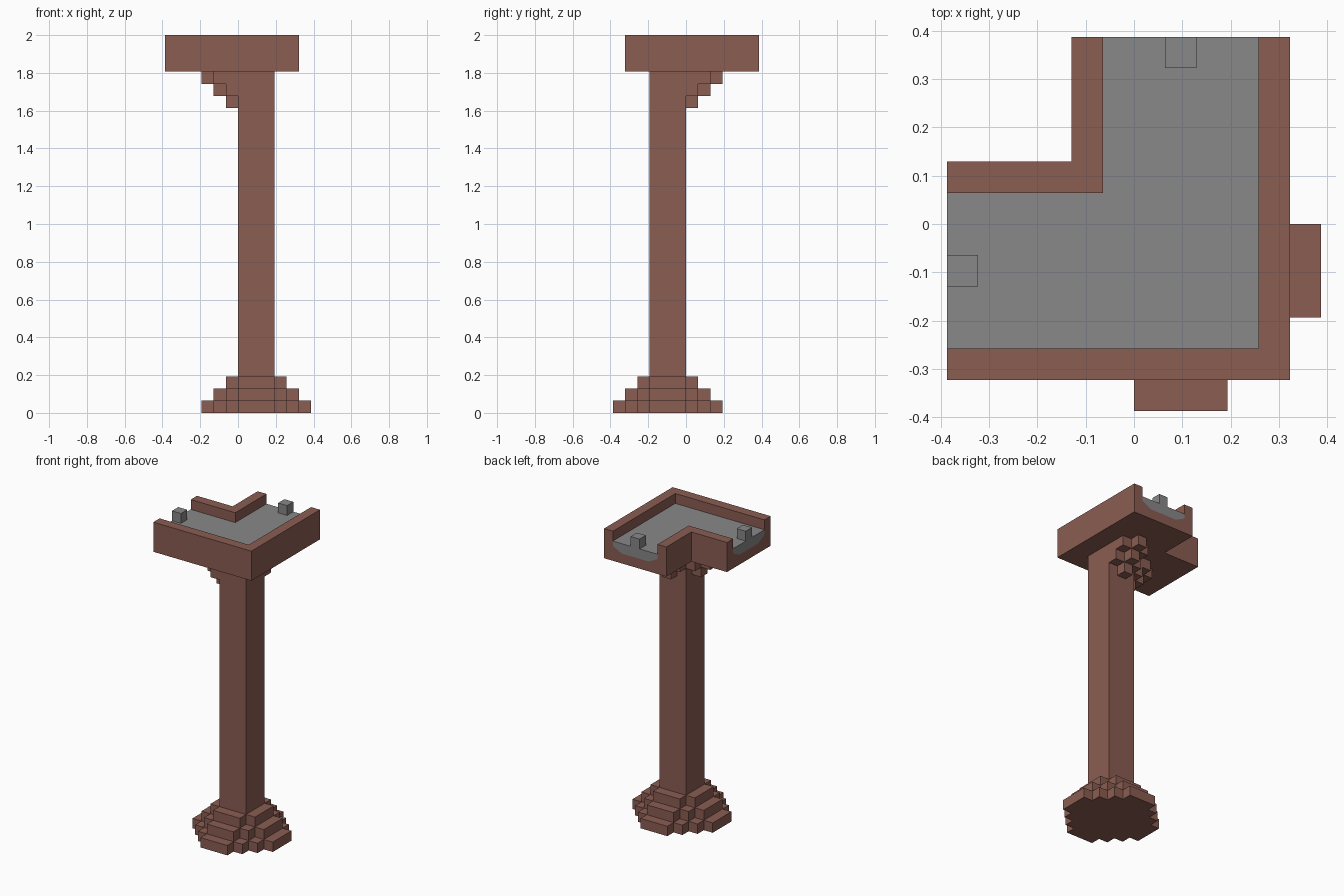
import bpy
import bmesh
from mathutils import Vector

cube = bpy.data.objects.get("Cube")
if cube:
    bpy.data.objects.remove(cube, do_unlink=True)

U = 2 / 31            # one block
CX, CY, H = 1.5, -1.5, 1.5   # column centre and half width, in blocks


def material(name, rgb):
    mat = bpy.data.materials.new(name)
    mat.use_nodes = True
    mat.diffuse_color = (*rgb, 1)
    mat.node_tree.nodes["Principled BSDF"].inputs["Base Color"].default_value = (*rgb, 1)
    return mat


brown = material("brown_brick", (0.255, 0.109, 0.084))
grey = material("grey_stone", (0.246, 0.246, 0.246))


def finish(name, bm, mat):
    bmesh.ops.recalc_face_normals(bm, faces=bm.faces)
    bmesh.ops.scale(bm, vec=(U, U, U), verts=bm.verts)
    mesh = bpy.data.meshes.new(name)
    bm.to_mesh(mesh)
    bm.free()
    mesh.materials.append(mat)
    obj = bpy.data.objects.new(name, mesh)
    bpy.context.collection.objects.link(obj)
    return obj


def add_prism(bm, outline, z0, z1):
    face = bm.faces.new([bm.verts.new((x, y, z0)) for x, y in outline])
    top = bmesh.ops.extrude_face_region(bm, geom=[face], use_keep_orig=True)["geom"]
    for v in top:
        if isinstance(v, bmesh.types.BMVert):
            v.co.z = z1


def rect(x0, x1, y0, y1):
    return [(x0, y0), (x1, y0), (x1, y1), (x0, y1)]


def prism(name, outline, z0, z1, mat):
    bm = bmesh.new()
    add_prism(bm, outline, z0, z1)
    return finish(name, bm, mat)


def stepped_diamond(n):
    """Square of the column's size with n stair steps around every corner."""
    quarter = []
    for j in range(n + 1):
        quarter.append((H + n - j, H + j))
        if j < n:
            quarter.append((H + n - j - 1, H + j))
    points = []
    for _ in range(4):
        points += [(CX + x, CY + y) for x, y in quarter]
        quarter = [(-y, x) for x, y in quarter]
    return points


def corner_sweep(name, profile, mat):
    """Carry a cross-section along the right-angled channel, mitred at the turn."""
    bm = bmesh.new()
    stations = [
        [bm.verts.new((-6, CY - o, z)) for o, z in profile],
        [bm.verts.new((CX + o, CY - o, z)) for o, z in profile],
        [bm.verts.new((CX + o, 6, z)) for o, z in profile],
    ]
    count = len(profile)
    for a, b in zip(stations, stations[1:]):
        for i in range(count):
            k = (i + 1) % count
            bm.faces.new((a[i], a[k], b[k], b[i]))
    bm.faces.new(stations[0])
    bm.faces.new(stations[-1])
    return finish(name, bm, mat)


# Stepped foot and column
for level in range(3):
    prism(f"base_step_{level + 1}", stepped_diamond(3 - level), level, level + 1, brown)
prism("column", rect(CX - H, CX + H, CY - H, CY + H), 3, 28, brown)

# Stepped brackets under the two arms
for name, turned in (("right_bracket", False), ("back_bracket", True)):
    bm = bmesh.new()
    for k in range(3):
        blocks = [rect(-k - 1, -k, CY - 0.5, CY + 0.5)]
        if k:
            blocks.append(rect(-k, 0, CY - H, CY + H))
        for outline in blocks:
            if turned:
                outline = [(-y, -x) for x, y in outline]
            add_prism(bm, outline, 25 + k, 26 + k)
    finish(name, bm, brown)

# Open trough with its chamfered grey bed
bed_bottom = [(2.5, 29.5), (1.5, 29), (-1.5, 29), (-2.5, 29.5)]
trough = [(-3.5, 31), (-3.5, 28), (3.5, 28), (3.5, 31), (2.5, 31)] + bed_bottom + [(-2.5, 31)]
corner_sweep("trough", trough, brown)
corner_sweep("channel_bed", [(2.5, 30)] + bed_bottom + [(-2.5, 30)], grey)

# Small studs at the open ends
prism("right_stud", rect(-6, -5, -2, -1), 30, 31, grey)
prism("back_stud", rect(1, 2, 5, 6), 30, 31, grey)
